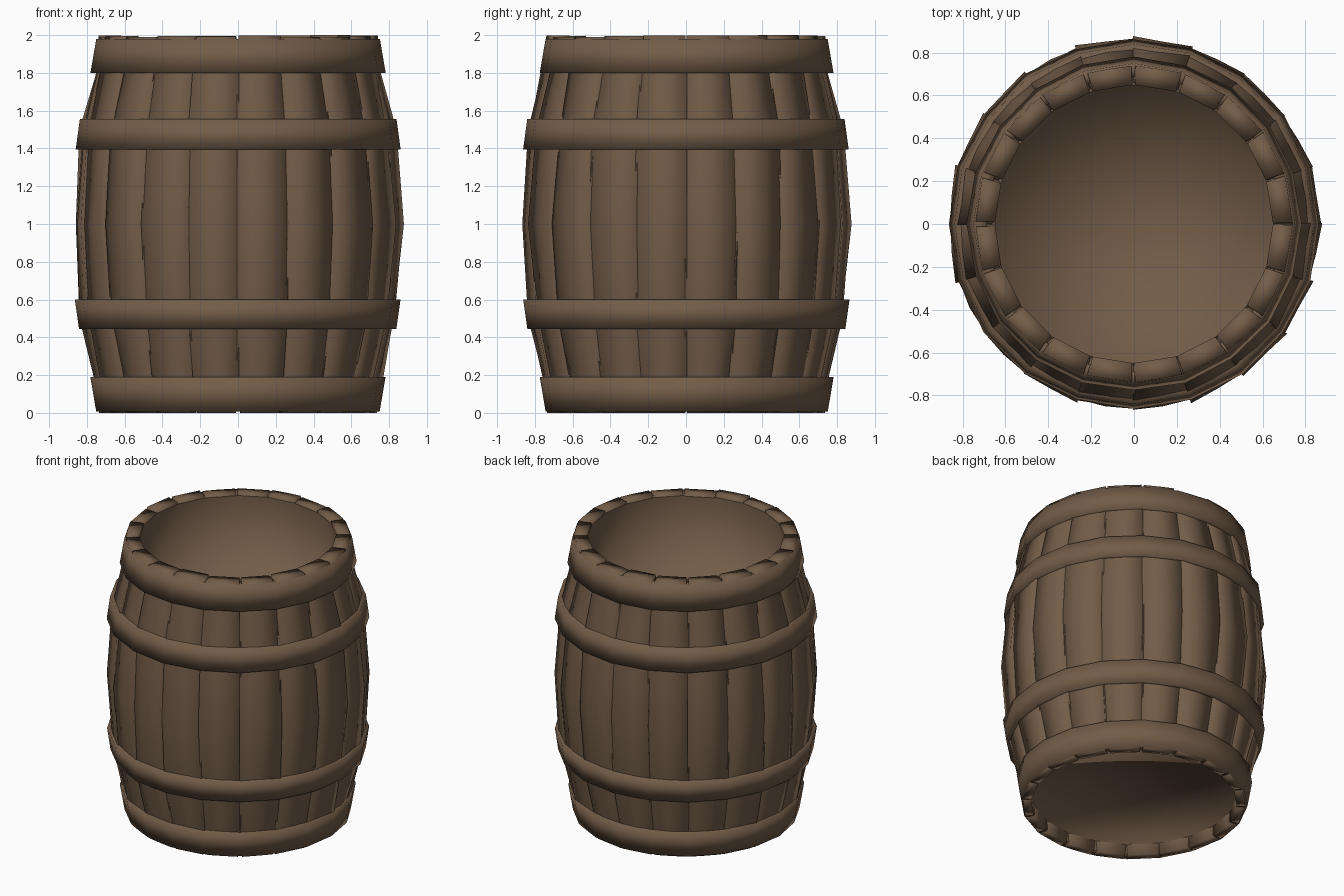
import bpy, bmesh, random
from math import sin, cos, tau

random.seed(4)
cube = bpy.data.objects.get("Cube")
if cube:
    bpy.data.objects.remove(cube)

COUNT = 20
STEP = tau / COUNT

wood = bpy.data.materials.new("brown wood")
wood.use_nodes = True
brown = (0.17, 0.108, 0.066, 1)
wood.diffuse_color = brown
bsdf = wood.node_tree.nodes["Principled BSDF"]
bsdf.inputs["Base Color"].default_value = brown
bsdf.inputs["Roughness"].default_value = 0.9


def polar(r, a, z):
    return (r * cos(a), r * sin(a), z)


def jitter(amount):
    return random.uniform(-amount, amount)


def bridge(bm, a, b):
    """Join two closed rings of vertices with quads."""
    n = len(a)
    for i in range(n):
        j = (i + 1) % n
        bm.faces.new((a[i], a[j], b[j], b[i]))


def finish(bm, name, facing=0):
    """Make a smooth object; facing turns an open shell's last face up or down."""
    bmesh.ops.recalc_face_normals(bm, faces=bm.faces)
    bm.faces.ensure_lookup_table()
    if bm.faces[-1].normal.z * facing < 0:
        bmesh.ops.reverse_faces(bm, faces=bm.faces)
    mesh = bpy.data.meshes.new(name)
    bm.to_mesh(mesh)
    bm.free()
    mesh.materials.append(wood)
    for p in mesh.polygons:
        p.use_smooth = True
    bpy.context.collection.objects.link(bpy.data.objects.new(name, mesh))


# Staves: curved planks with uneven edges, parted by notches at the rims only
# (height, outer radius, inner radius)
PROFILE = [(0.0, 0.735, 0.678), (0.19, 0.76, 0.68), (0.5, 0.83, 0.75),
           (1.0, 0.868, 0.78), (1.5, 0.83, 0.75), (1.8, 0.76, 0.67),
           (2.0, 0.738, 0.648)]


def stave(index):
    bm = bmesh.new()
    rings = []
    for level, (z, r, inner) in enumerate(PROFILE):
        end = level in (0, len(PROFILE) - 1)
        gap = random.uniform(0.004, 0.02) if end else -0.006
        lo = index * STEP + gap
        hi = (index + 1) * STEP - gap
        wobble = 0.002 if end else 0.011
        if z == 2.0:
            z -= random.uniform(0, 0.012)
        ring = [polar(inner, lo, z), polar(r + jitter(wobble), lo, z),
                polar(r * 0.992, (lo + hi) / 2, z),
                polar(r + jitter(wobble), hi, z), polar(inner, hi, z)]
        rings.append([bm.verts.new(p) for p in ring])
    for a, b in zip(rings, rings[1:]):
        bridge(bm, a, b)
    bm.faces.new(rings[0])
    bm.faces.new(rings[-1])
    finish(bm, f"stave_{index + 1}")


for i in range(COUNT):
    stave(i)


# Hoops: sloped bands wrapped round the staves
def hoop(name, z0, r0, z1, r1):
    bm = bmesh.new()
    rings = []
    for i in range(COUNT):
        d, a = jitter(0.004), i * STEP
        section = [(r0 + d, z0), (r1 + d, z1), (r1 - 0.06, z1), (r0 - 0.06, z0)]
        rings.append([bm.verts.new(polar(r, a, z)) for r, z in section])
    for a, b in zip(rings, rings[1:] + rings[:1]):
        bridge(bm, a, b)
    finish(bm, name)


hoop("bottom_hoop", 0.008, 0.747, 0.19, 0.778)
hoop("lower_hoop", 0.445, 0.84, 0.6, 0.862)
hoop("upper_hoop", 1.395, 0.862, 1.555, 0.84)
hoop("top_hoop", 1.8, 0.778, 1.98, 0.747)


# Sunken ends: a deep recess at the top and a shallow one underneath
def recess(name, radius, rim_z, floor_z):
    bm = bmesh.new()
    rim, floor = [[bm.verts.new(polar(radius, i * STEP, z)) for i in range(COUNT)]
                  for z in (rim_z, floor_z)]
    bridge(bm, rim, floor)
    centre = bm.verts.new((0, 0, floor_z))
    for i in range(COUNT):
        bm.faces.new((floor[i], floor[(i + 1) % COUNT], centre))
    finish(bm, name, rim_z - floor_z)


recess("top_recess", 0.65, 1.98, 1.48)
recess("bottom_recess", 0.68, 0.01, 0.08)
